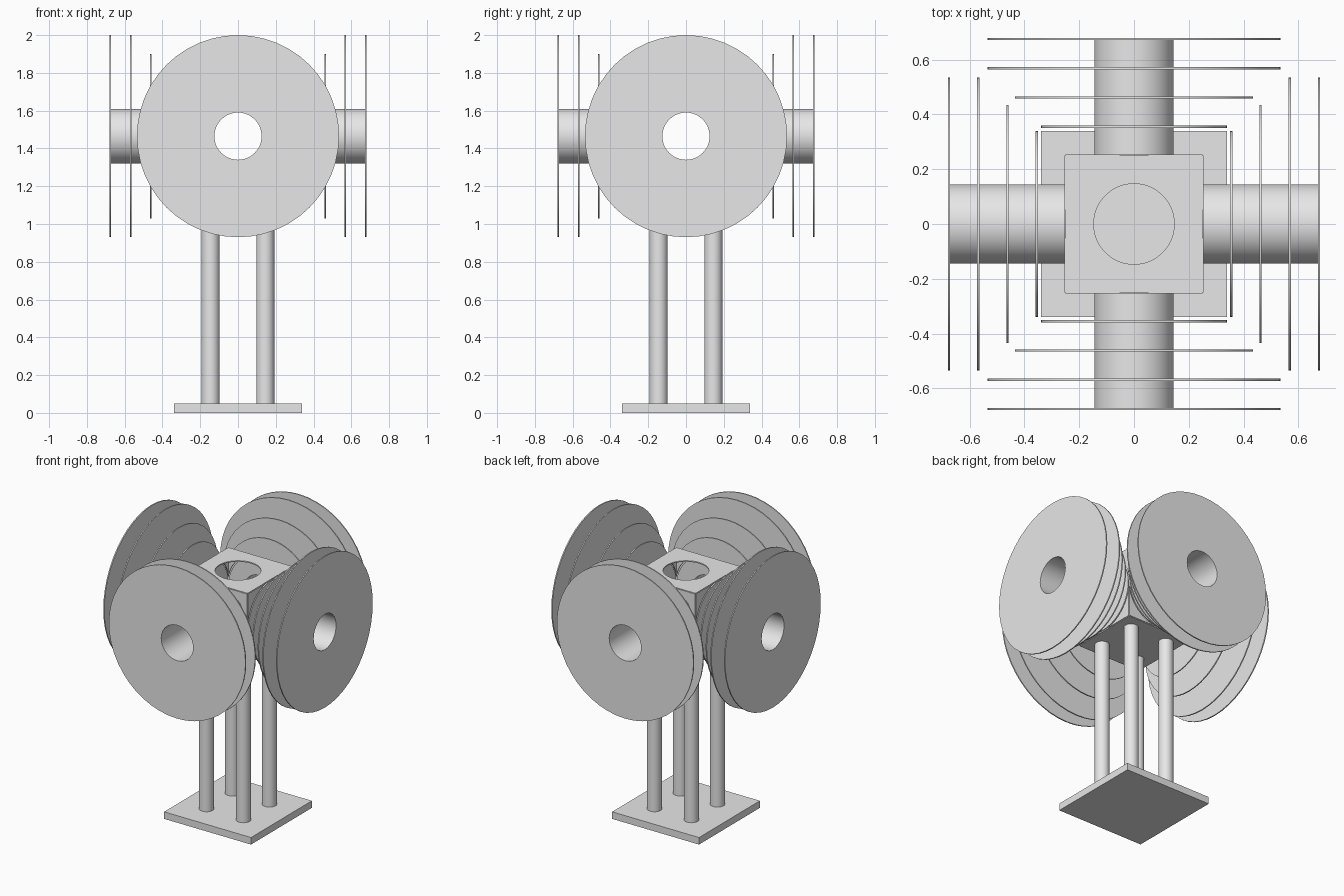
import bpy, bmesh
from math import cos, sin, pi, asin
from mathutils import Matrix, Vector

if "Cube" in bpy.data.objects:
    bpy.data.objects.remove(bpy.data.objects["Cube"], do_unlink=True)

GREY = (0.8, 0.8, 0.8, 1)
mat = bpy.data.materials.new("plain_grey")
mat.use_nodes = True
mat.diffuse_color = GREY
mat.node_tree.nodes["Principled BSDF"].inputs["Base Color"].default_value = GREY

HUB = 1.465      # height of the hub centre
HALF = 0.25      # half the hub's width
SHEET = 0.008    # sheet thickness
BORE = 0.125


def finish(name, bm, place=Matrix(), smooth=False):
    bmesh.ops.recalc_face_normals(bm, faces=bm.faces)
    mesh = bpy.data.meshes.new(name)
    bm.to_mesh(mesh)
    bm.free()
    mesh.materials.append(mat)
    obj = bpy.data.objects.new(name, mesh)
    bpy.context.collection.objects.link(obj)
    obj.matrix_world = place
    if smooth:
        bpy.ops.object.select_all(action='DESELECT')
        obj.select_set(True)
        bpy.context.view_layer.objects.active = obj
        bpy.ops.object.shade_smooth_by_angle()
    return obj


def box(name, size, centre):
    bm = bmesh.new()
    bmesh.ops.create_cube(bm, size=1)
    bmesh.ops.scale(bm, vec=size, verts=bm.verts)
    return finish(name, bm, Matrix.Translation(centre))


def ring(name, inner, outer, start, end, place, sides=48):
    """Hollow disc or pipe lying along local x."""
    bm = bmesh.new()
    loop = [bm.verts.new((x, 0, r)) for x, r in
            ((start, inner), (start, outer), (end, outer), (end, inner))]
    edges = [bm.edges.new((loop[i], loop[i - 1])) for i in range(4)]
    bmesh.ops.spin(bm, geom=loop + edges, cent=(0, 0, 0), axis=(1, 0, 0),
                   angle=2 * pi, steps=sides, use_merge=True)
    bmesh.ops.remove_doubles(bm, verts=bm.verts, dist=1e-5)
    return finish(name, bm, place, True)


def holed_sheet(name, radius, place):
    """Square sheet with a round hole; an oversized hole leaves four corners."""
    bm = bmesh.new()
    margin = asin((radius ** 2 - HALF ** 2) ** 0.5 / radius) if radius > HALF else 0
    steps = 12
    arc = [margin + (pi / 2 - 2 * margin) * i / steps for i in range(steps + 1)]
    outline = [Vector((radius * cos(a), radius * sin(a), 0)) for a in arc]
    if radius < HALF:
        outline += [Vector((0, HALF, 0)), Vector((HALF, HALF, 0)), Vector((HALF, 0, 0))]
    else:
        outline.append(Vector((HALF, HALF, 0)))
    for q in range(4):
        turn = Matrix.Rotation(q * pi / 2, 3, 'Z')
        bm.faces.new([bm.verts.new(turn @ p) for p in outline])
    bmesh.ops.remove_doubles(bm, verts=bm.verts, dist=1e-5)
    obj = finish(name, bm, place)
    solid = obj.modifiers.new("thickness", 'SOLIDIFY')
    solid.thickness, solid.offset = SHEET, 0
    return obj


# Base and the four posts
box("base_plate", (0.68, 0.68, 0.05), (0, 0, 0.025))
for i, (sx, sy) in enumerate(((1, 1), (-1, 1), (-1, -1), (1, -1))):
    bm = bmesh.new()
    bmesh.ops.create_cone(bm, cap_ends=True, segments=32, radius1=0.048,
                          radius2=0.048, depth=HUB - HALF - 0.05)
    finish(f"post_{i + 1}", bm,
           Matrix.Translation((sx * 0.145, sy * 0.145, (HUB - HALF + 0.05) / 2)), True)

# Hub floor and lid
box("hub_floor", (2 * HALF, 2 * HALF, SHEET), (0, 0, HUB - HALF))
holed_sheet("hub_lid", 0.147, Matrix.Translation((0, 0, HUB + HALF)))

# Four arms: hub side, pipe and stepped discs
discs = ((0.25, 0.245), (0.355, 0.34), (0.462, 0.435), (0.569, 0.535), (0.676, 0.535))
for arm, side in enumerate(("left", "back", "right", "front")):
    turn = Matrix.Translation((0, 0, HUB)) @ Matrix.Rotation(arm * pi / 2, 4, 'Z')
    holed_sheet(f"hub_side_{side}", 0.255,
                turn @ Matrix.Translation((HALF, 0, 0)) @ Matrix.Rotation(pi / 2, 4, 'Y'))
    ring(f"pipe_{side}", BORE, 0.145, HALF, 0.676, turn)
    for n, (x, radius) in enumerate(discs):
        ring(f"disc_{side}_{n + 1}", BORE, radius, x - SHEET / 2, x + SHEET / 2, turn)
